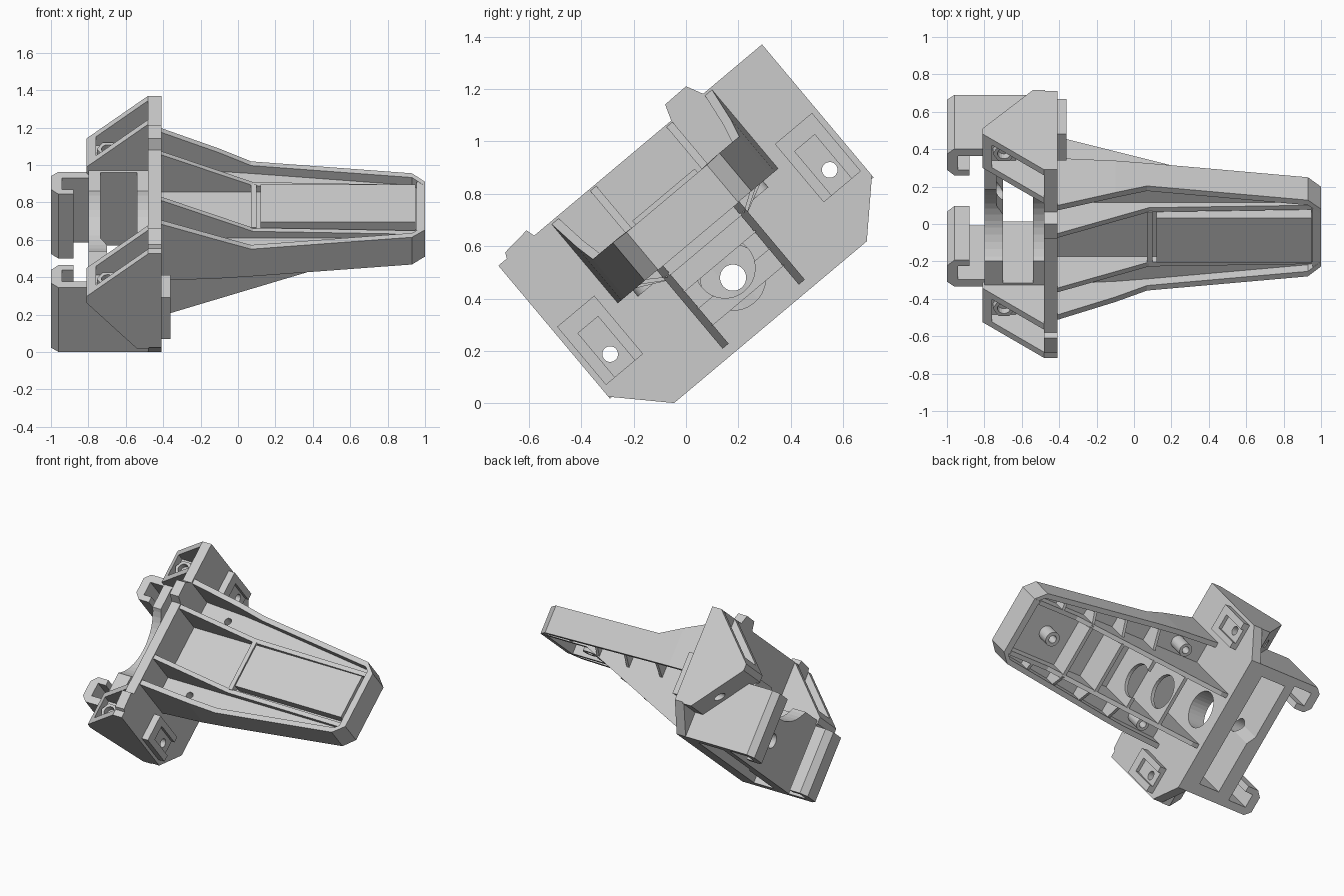
import bpy, bmesh, math
from mathutils import Matrix, Vector

if "Cube" in bpy.data.objects:
    bpy.data.objects.remove(bpy.data.objects["Cube"])

grey = bpy.data.materials.new("plain_grey")
grey.use_nodes = True
grey.diffuse_color = (0.6, 0.6, 0.6, 1)
grey.node_tree.nodes["Principled BSDF"].inputs["Base Color"].default_value = (0.6, 0.6, 0.6, 1)

# Everything is modelled upright in (x, w, v), then tilted about x
TILT = math.radians(40)
FRAME = Matrix.Rotation(TILT, 4, "X") @ Matrix.Translation((0, 0.446, 0))


def finish(name, bm):
    bmesh.ops.recalc_face_normals(bm, faces=bm.faces)
    mesh = bpy.data.meshes.new(name)
    bm.to_mesh(mesh)
    bm.free()
    mesh.materials.append(grey)
    ob = bpy.data.objects.new(name, mesh)
    bpy.context.collection.objects.link(ob)
    ob.matrix_world = FRAME
    return ob


def prism(name, pts, axis, lo, hi):
    """Extrude a closed outline along one axis; outline uses the other two."""
    def place(p, d):
        co = list(p)
        co.insert("xwv".index(axis), d)
        return Vector(co)
    bm = bmesh.new()
    a = [bm.verts.new(place(p, lo)) for p in pts]
    b = [bm.verts.new(place(p, hi)) for p in pts]
    bm.faces.new(a)
    bm.faces.new(b[::-1])
    for i in range(len(pts)):
        j = (i + 1) % len(pts)
        bm.faces.new((a[i], a[j], b[j], b[i]))
    return finish(name, bm)


def box(name, x, w, v):
    w = sorted(w)
    return prism(name, [(x[0], v[0]), (x[1], v[0]), (x[1], v[1]), (x[0], v[1])], "w", *w)


def disc(name, centre, r, axis, lo, hi, n=32):
    pts = [(centre[0] + r * math.cos(math.tau * i / n),
            centre[1] + r * math.sin(math.tau * i / n)) for i in range(n)]
    return prism(name, pts, axis, lo, hi)


def cut(ob, *cutters):
    for c in cutters:
        mod = ob.modifiers.new("cut", "BOOLEAN")
        mod.operation = "DIFFERENCE"
        mod.solver = "EXACT"
        mod.object = c
        c.hide_render = True
        c.hide_viewport = True
        c.display_type = "WIRE"


def rib_bottom(x):
    return min(0.46, 0.06 + 0.38 * (x + 0.41))


# Mounting flange with a large round opening
flange = prism("flange", [(-.657, .21), (-.48, .03), (.48, .03), (.657, .21),
                          (.657, .863), (-.657, .863)], "x", -.48, -.41)
opening = disc("opening_cutter", (0, .252), .125, "x", -.6, -.3)
cut(flange, opening)

# Small tabs on the flange edge
prism("flange_tab_left", [(.2, .85), (.226, .925), (.332, .927), (.37, .85)], "x", -.48, -.41)
prism("flange_tab_right", [(-.62, .85), (-.605, .885), (-.488, .897), (-.475, .85)],
      "x", -.48, -.41)

# Saddle behind the flange and end plate, both hollowed by one round cradle
cradle = disc("cradle_cutter", (0, .70), .297, "x", -.9, -.479, 48)
saddle = box("saddle", (-.54, -.475), (-.41, .41), (.03, .54))
cut(saddle, opening, cradle)
end_plate = prism("end_plate", [(-.8, -.41), (-.7, -.41), (-.7, -.04), (-.735, .02),
                                (-.735, .41), (-.8, .41)], "v", .03, .54)
cut(end_plate, cradle, disc("bore_cutter", (0, .252), .05, "x", -1, -.6))

# Tongue floor, outline follows the tapering rim
side = [(-.42, .39), (.07, .35), (.93, .25), (.97, .2)]
floor = prism("tongue_floor", side + [(x, -w) for x, w in reversed(side)], "v", .56, .595)
box("centre_pad", (.12, .95), (-.155, .155), (.59, .665))
box("pad_end_bar", (.07, .1), (-.18, .18), (.59, .645))
box("tongue_nose", (.955, 1), (-.2, .2), (.458, .646))

# Rim stations: x, half width, top height
RIM = [(-.42, .40, .857), (-.1, .382, .725), (.07, .365, .65), (.93, .266, .65),
       (1.0, .2, .646)]
THICK = .035

for s, tag in ((-1, "right"), (1, "left")):
    # Outer rim wall of the tongue
    bm = bmesh.new()
    rings = [[bm.verts.new((x, s * w, v)) for w, v in
              ((half, .46), (half, top), (half - THICK, top), (half - THICK, .46))]
             for x, half, top in RIM]
    for a, b in zip(rings, rings[1:]):
        for i in range(4):
            j = (i + 1) % 4
            bm.faces.new((a[i], a[j], b[j], b[i]))
    bm.faces.new(rings[0])
    bm.faces.new(rings[-1][::-1])
    finish("rim_" + tag, bm)

    # Long inner rib: ridge above the floor, deep web below
    prism("long_rib_" + tag, [(-.42, .86), (.08, .64), (.95, .62), (.95, .46),
                              (.64, .46), (-.36, .07), (-.42, .07)], "w",
          *sorted((s * .175, s * .205)))

    # Short cross webs under the side channels
    for x, reach in ((.02, .35), (.28, .32), (.52, .29), (.75, .265)):
        prism("side_web_" + tag, [(s * .19, max(.40, rib_bottom(x))), (s * reach, .48),
                                  (s * reach, .57), (s * .19, .57)], "x", x, x + .02)

    # Screw post below the channel
    post = disc("screw_post_" + tag, (-.2, s * .28), .045, "v", .43, .58)
    hole = disc("post_hole_cutter_" + tag, (-.2, s * .28), .024, "v", .2, .75)
    cut(post, hole)
    cut(floor, hole)

    # Tapered ear behind the flange with an open pocket
    ear = prism("ear_" + tag, [(-.475, .2), (-.54, .2), (-.81, .52), (-.81, .565),
                               (-.48, .863), (-.475, .863)], "w",
                *sorted((s * .42, s * .657)))
    pocket = prism("ear_pocket_cutter_" + tag,
                   [(-.76, 1), (-.76, .55), (-.63, .55), (-.63, .38), (-.48, .38),
                    (-.48, 1)], "w", *sorted((s * .46, s * .617)))
    screw = disc("ear_screw_cutter_" + tag, (s * .547, .33), .03, "x", -1, -.2, 20)
    cut(ear, pocket, screw)
    cut(flange, screw)
    nut = disc("nut_" + tag, (-.695, s * .54), .06, "v", .54, .59, 6)
    cut(nut, disc("nut_hole_cutter_" + tag, (-.695, s * .54), .035, "v", .5, .7, 20))

    # Grooved pad on the flange face around the screw
    pad = box("screw_pad_" + tag, (-.415, -.362), (s * .45, s * .635), (.25, .54))
    groove = box("pad_groove_cutter_" + tag, (-.385, -.3), (s * .49, s * .59), (.2, .47))
    cut(pad, groove, screw)

    # Side arm curling inwards into a hook at its far end
    arm = [(-.47, .481), (-.96, .481), (-1, .445), (-1, .335), (-.96, .295), (-.88, .295),
           (-.88, .335), (-.94, .335), (-.94, .43), (-.47, .43)]
    arm_ob = prism("hook_arm_" + tag, [(x, s * w) for x, w in arm], "v", .03, .48)
    cut(arm_ob, screw)
    box("arm_lining_" + tag, (-.8, -.475), (s * .405, s * .44), (.03, .54))

# Centre cross webs under the tongue, cut with round clearances
axle = disc("web_round_cutter", (0, .30), .115, "x", -.3, .3)
for x in (-.14, .08, .3, .52):
    web = box("centre_web", (x, x + .025), (-.18, .18), (rib_bottom(x), .57))
    if x < .2:
        cut(web, axle)

# Single post near the tongue end
end_post = disc("end_post", (.72, 0), .05, "v", .46, .58)
cut(end_post, disc("end_post_hole_cutter", (.72, 0), .026, "v", .4, .55))
